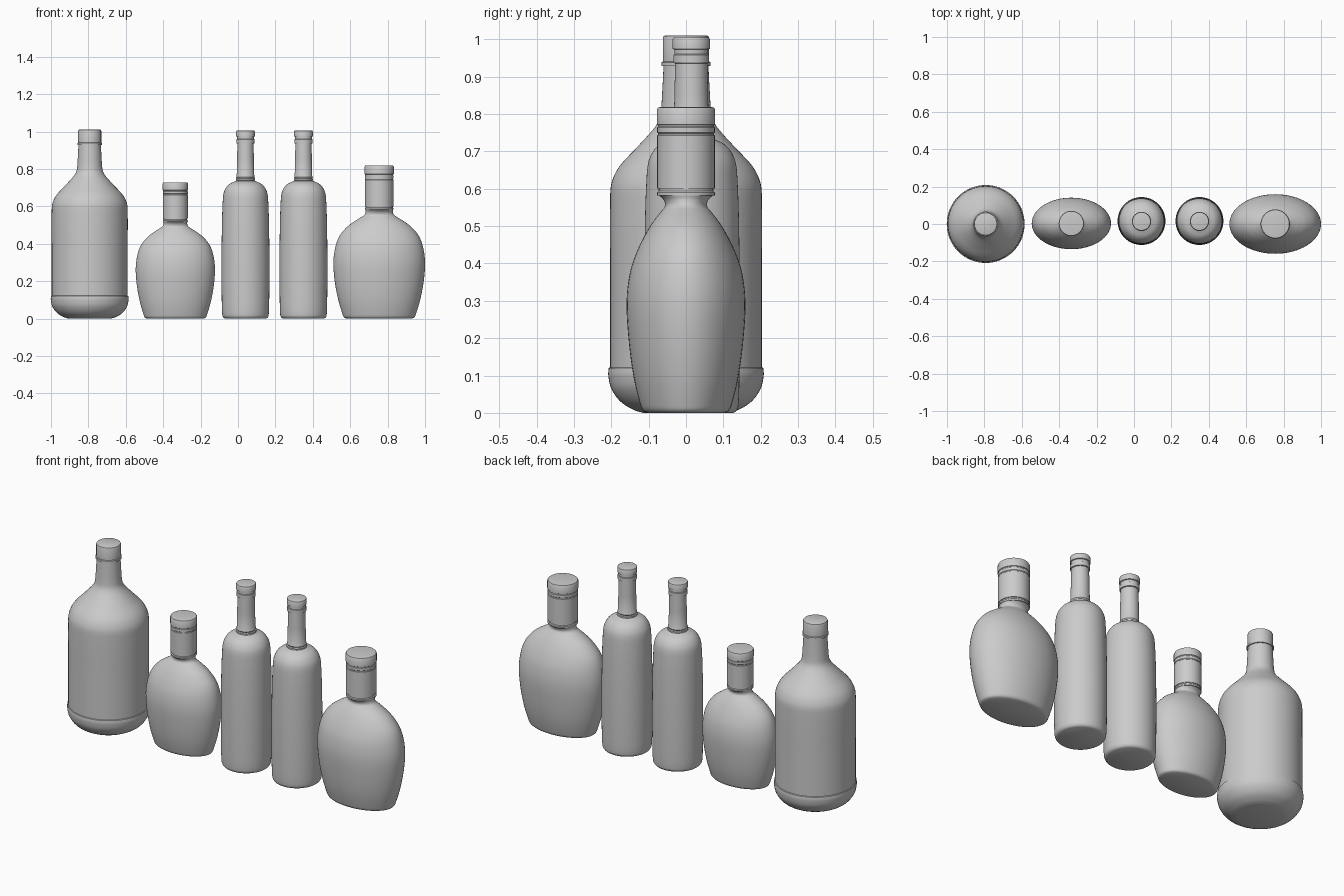
import bpy, bmesh, math
from mathutils import Vector

if "Cube" in bpy.data.objects:
    bpy.data.objects.remove(bpy.data.objects["Cube"])

SEG = 64


def smooth_profile(points, steps=5):
    """Hermite curve through (z, rx, ry) points."""
    p = [Vector(q) for q in points]
    last = len(p) - 1
    tan = [(p[min(i + 1, last)] - p[max(i - 1, 0)]).normalized() for i in range(last + 1)]
    out = []
    for i in range(last):
        d = (p[i + 1] - p[i]).length
        for k in range(steps):
            t = k / steps
            out.append(p[i] * (2*t**3 - 3*t**2 + 1) + tan[i] * d * (t**3 - 2*t**2 + t)
                       + p[i + 1] * (3*t**2 - 2*t**3) + tan[i + 1] * d * (t**3 - t**2))
    return out + [p[-1]]


def loft(name, profile, x, y, sr=1.0, sz=1.0):
    """Closed stack of elliptical rings."""
    bm = bmesh.new()
    rings = []
    for z, rx, ry in profile:
        rings.append([bm.verts.new((rx * sr * math.cos(2 * math.pi * i / SEG),
                                    ry * sr * math.sin(2 * math.pi * i / SEG), z * sz))
                      for i in range(SEG)])
    for a, b in zip(rings, rings[1:]):
        for i in range(SEG):
            j = (i + 1) % SEG
            bm.faces.new((a[i], a[j], b[j], b[i]))
    bm.faces.new(rings[0][::-1])
    bm.faces.new(rings[-1])
    me = bpy.data.meshes.new(name)
    bm.to_mesh(me)
    bm.free()
    ob = bpy.data.objects.new(name, me)
    ob.location = (x, y, 0)
    bpy.context.collection.objects.link(ob)
    bpy.ops.object.select_all(action='DESELECT')
    ob.select_set(True)
    bpy.context.view_layer.objects.active = ob
    bpy.ops.object.shade_smooth_by_angle(angle=math.radians(35))


def rnd(points):
    return [(z, r, r) for z, r in points]


# Large jug: rounded base, straight wall, sloping shoulder
jug_base = smooth_profile(rnd([(0, .115), (.008, .14), (.03, .175), (.065, .2),
                               (.1, .208), (.12, .207)]))
jug_wall = smooth_profile(rnd([(.122, .203), (.35, .203), (.58, .203), (.62, .198), (.66, .178),
                               (.71, .132), (.76, .087), (.785, .072), (.81, .067),
                               (.87, .063), (.93, .06)]))
loft("jug_body", jug_base + jug_wall, -.793, 0)
loft("jug_cap", rnd([(.928, .06), (.928, .066), (.938, .066), (.94, .062), (1.003, .062),
                     (1.008, .06), (1.01, .056)]), -.793, 0)

# Two slim bottles
slim_body = smooth_profile(rnd([(0, .11), (.005, .118), (.018, .124), (.1, .127), (.3, .128),
                                (.5, .126), (.62, .122), (.67, .117), (.70, .104),
                                (.72, .085), (.732, .06), (.737, .048)]))
slim_neck = rnd([(.735, .045), (.738, .051), (.746, .051), (.75, .047), (.756, .05),
                 (.762, .047), (.85, .045), (.94, .043)])
slim_cap = rnd([(.935, .043), (.937, .048), (.958, .048), (.96, .045), (.972, .045),
                (.974, .05), (1.0, .05), (1.004, .048), (1.005, .045)])
for n, x in enumerate((.04, .35), 1):
    loft(f"slim_bottle_body_{n}", slim_body, x, .016)
    loft(f"slim_bottle_neck_{n}", slim_neck, x, .014)
    loft(f"slim_bottle_cap_{n}", slim_cap, x, .014)

# Two oval flasks of different size
flask_body = smooth_profile([(0, .175, .105), (.006, .188, .115), (.02, .195, .122),
                             (.1, .219, .141), (.2, .238, .154), (.3, .245, .159),
                             (.38, .235, .149), (.44, .213, .128), (.49, .172, .102),
                             (.52, .132, .082), (.54, .1, .066), (.555, .079, .056),
                             (.57, .073, .06), (.584, .075, .074)])
flask_collar = rnd([(.582, .07), (.582, .077), (.59, .077), (.594, .073), (.602, .073)])
flask_cap = rnd([(.6, .07), (.6, .077), (.742, .077), (.744, .075), (.748, .075), (.75, .077),
                 (.764, .077), (.766, .075), (.77, .075), (.772, .078), (.812, .078),
                 (.817, .075), (.818, .07)])
for size, x, sr, sz in (("small", -.335, .865, .89), ("large", .755, 1, 1)):
    y = .003 if size == "small" else 0
    loft(f"{size}_flask_body", flask_body, x, y, sr, sz)
    loft(f"{size}_flask_collar", flask_collar, x, y, sr, sz)
    loft(f"{size}_flask_cap", flask_cap, x, y, sr, sz)
